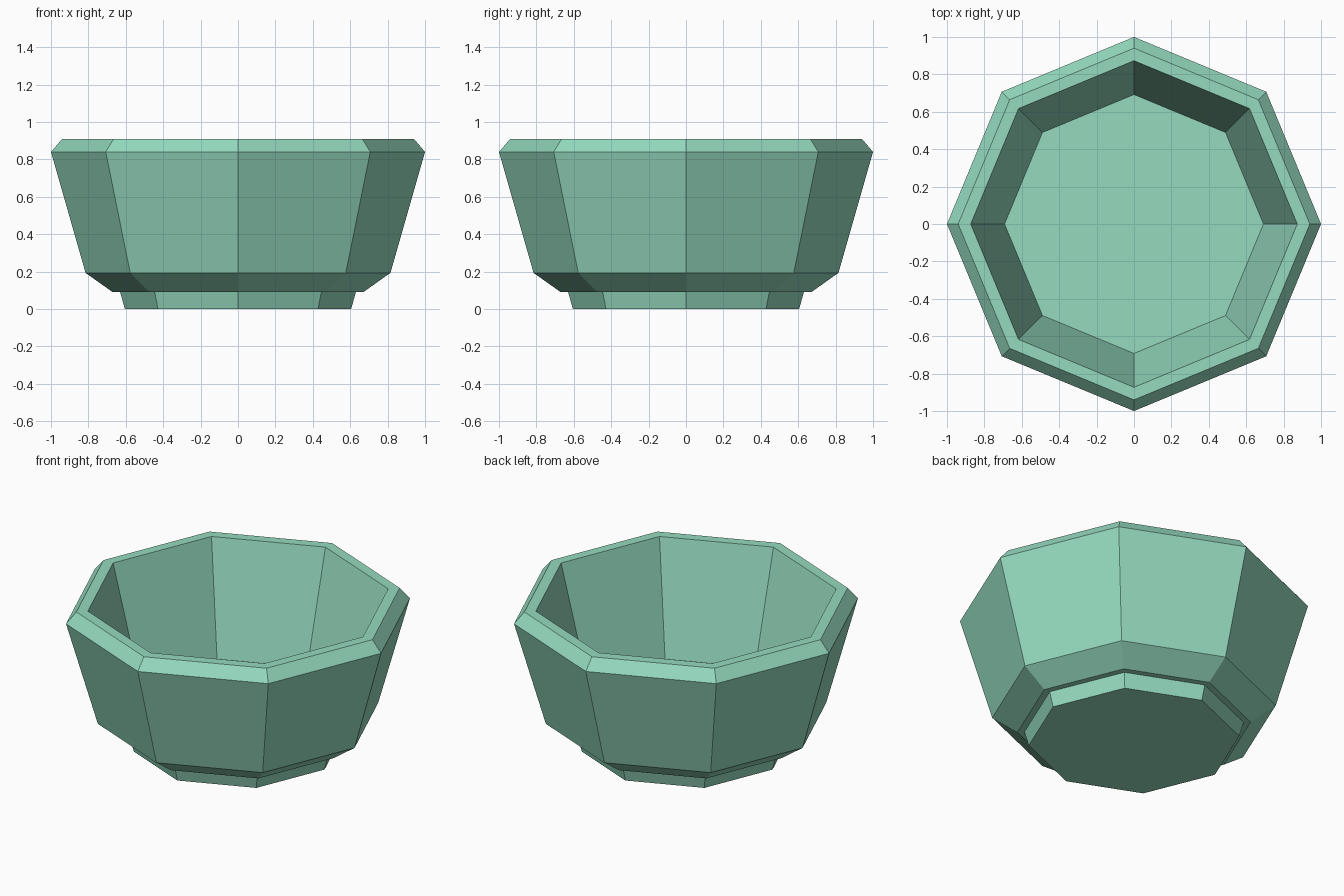
import bpy
import bmesh
import math

cube = bpy.data.objects.get("Cube")
if cube:
    bpy.data.objects.remove(cube, do_unlink=True)

SIDES = 8

# Single flat colour
jade = bpy.data.materials.new("jade_green")
jade.use_nodes = True
colour = (0.30, 0.70, 0.52, 1.0)
jade.diffuse_color = colour
jade.node_tree.nodes["Principled BSDF"].inputs["Base Color"].default_value = colour


def lathe(name, profile, material):
    """Faceted solid from (radius, height) rings, capped at both ends."""
    bm = bmesh.new()
    rings = []
    for r, z in profile:
        angles = [math.tau * i / SIDES for i in range(SIDES)]
        rings.append([bm.verts.new((r * math.cos(a), r * math.sin(a), z)) for a in angles])
    for low, high in zip(rings, rings[1:]):
        for i in range(SIDES):
            j = (i + 1) % SIDES
            bm.faces.new((low[i], low[j], high[j], high[i]))
    bm.faces.new(rings[0][::-1])
    bm.faces.new(rings[-1])
    bmesh.ops.recalc_face_normals(bm, faces=bm.faces)
    mesh = bpy.data.meshes.new(name)
    bm.to_mesh(mesh)
    bm.free()
    mesh.materials.append(material)
    obj = bpy.data.objects.new(name, mesh)
    bpy.context.collection.objects.link(obj)
    return obj


foot = [(0.605, 0.0), (0.63, 0.09)]
outer_wall = [(0.67, 0.09), (0.815, 0.193), (1.0, 0.84)]
rim = [(0.94, 0.91), (0.873, 0.91)]
inner_floor = [(0.692, 0.22)]

lathe("bowl", foot + outer_wall + rim + inner_floor, jade)
